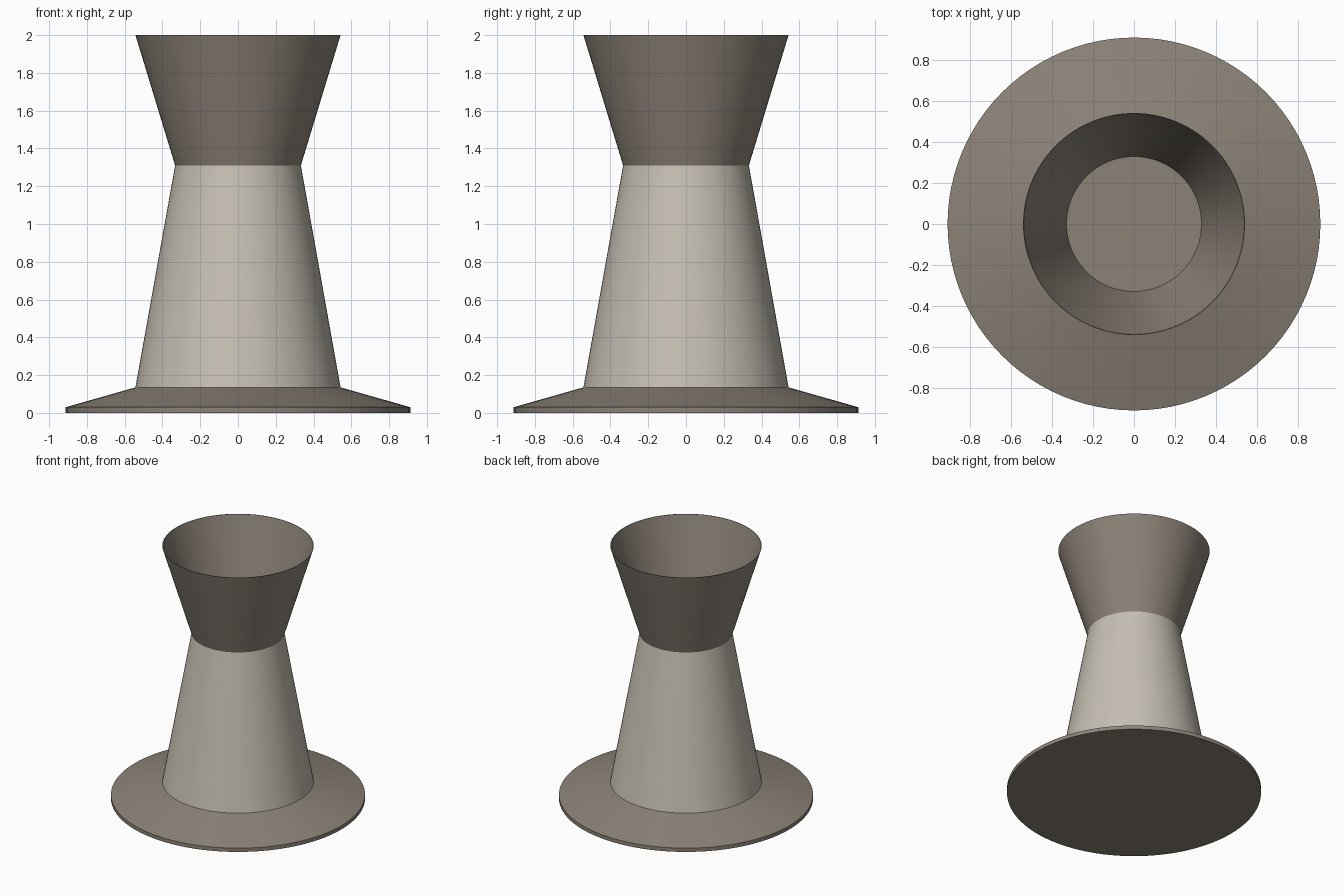
import bpy
import bmesh
import math

cube = bpy.data.objects.get("Cube")
if cube:
    bpy.data.objects.remove(cube, do_unlink=True)

SIDES = 96
FOOT_R, BODY_R, NECK_R = 0.912, 0.543, 0.333
FOOT_Z, BODY_Z, NECK_Z, TOP_Z = 0.03, 0.135, 1.31, 2.0


def make_material(name, rgb):
    mat = bpy.data.materials.new(name)
    mat.use_nodes = True
    color = (*rgb, 1.0)
    mat.diffuse_color = color
    mat.node_tree.nodes["Principled BSDF"].inputs["Base Color"].default_value = color
    return mat


def lathe(name, profile, mat):
    """Spin a (radius, height) profile around z; radius 0 closes an end."""
    bm = bmesh.new()
    verts = [bm.verts.new((r, 0, z)) for r, z in profile]
    edges = [bm.edges.new(pair) for pair in zip(verts, verts[1:])]
    bmesh.ops.spin(bm, geom=verts + edges, cent=(0, 0, 0), axis=(0, 0, 1),
                   angle=math.tau, steps=SIDES, use_merge=True)
    bmesh.ops.remove_doubles(bm, verts=bm.verts, dist=0.0001)
    bmesh.ops.recalc_face_normals(bm, faces=bm.faces)
    mesh = bpy.data.meshes.new(name)
    bm.to_mesh(mesh)
    bm.free()
    mesh.materials.append(mat)
    obj = bpy.data.objects.new(name, mesh)
    bpy.context.collection.objects.link(obj)
    bpy.ops.object.select_all(action="DESELECT")
    obj.select_set(True)
    bpy.context.view_layer.objects.active = obj
    bpy.ops.object.shade_smooth_by_angle(angle=math.radians(12))
    return obj


dark = make_material("dark warm grey", (0.26, 0.225, 0.185))
light = make_material("light warm grey", (0.56, 0.52, 0.45))

# Wide foot with a sloping upper face
lathe("base_flange", [(0, 0), (FOOT_R, 0), (FOOT_R, FOOT_Z),
                      (BODY_R, BODY_Z), (0, BODY_Z)], dark)

# Tapered column
lathe("tapered_body", [(BODY_R, BODY_Z), (NECK_R, NECK_Z)], light)

# Open flared cup with a thin wall and a flat floor
WALL = 0.003
lathe("flared_cup", [(0, NECK_Z), (NECK_R, NECK_Z), (BODY_R, TOP_Z),
                     (BODY_R - WALL, TOP_Z), (NECK_R - WALL, NECK_Z + WALL),
                     (0, NECK_Z + WALL)], dark)
